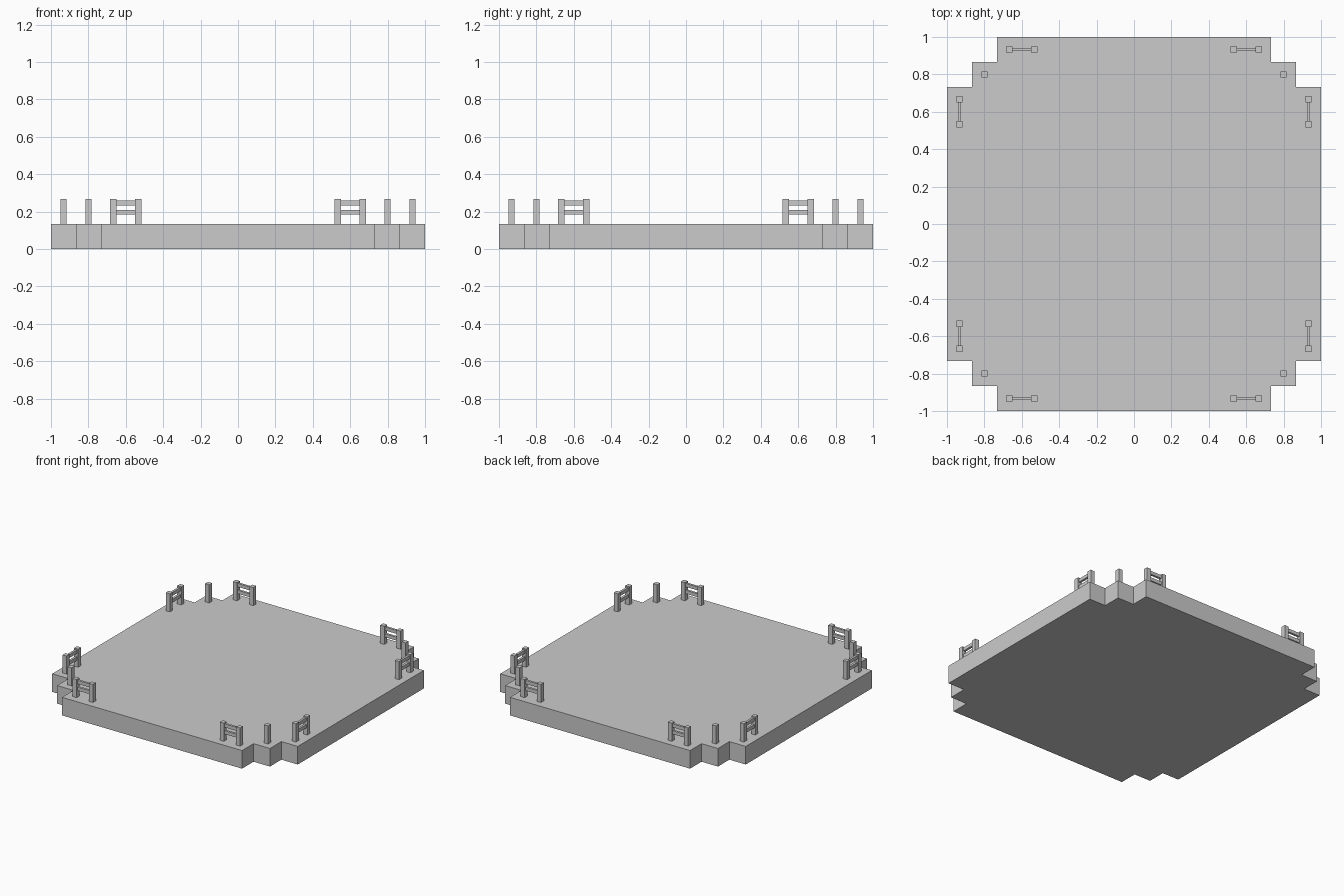
import bpy
import bmesh
from mathutils import Matrix, Vector

cube = bpy.data.objects.get("Cube")
if cube:
    bpy.data.objects.remove(cube, do_unlink=True)

U = 2 / 15    # one block
P = U / 16    # one sixteenth of a block

stone = bpy.data.materials.new("grey_stone")
stone.use_nodes = True
colour = (0.6, 0.6, 0.6, 1)
stone.diffuse_color = colour
stone.node_tree.nodes["Principled BSDF"].inputs["Base Color"].default_value = colour


def make_object(name, bm):
    bmesh.ops.recalc_face_normals(bm, faces=bm.faces)
    mesh = bpy.data.meshes.new(name)
    bm.to_mesh(mesh)
    bm.free()
    mesh.materials.append(stone)
    obj = bpy.data.objects.new(name, mesh)
    bpy.context.collection.objects.link(obj)
    return obj


def box(name, centre, size):
    bm = bmesh.new()
    matrix = Matrix.Translation(centre) @ Matrix.Diagonal((*size, 1))
    bmesh.ops.create_cube(bm, size=1, matrix=matrix)
    return make_object(name, bm)


# Slab: stepped outline, one corner turned into all four
a, b, c = 5.5 * U, 6.5 * U, 7.5 * U
corner = [(c, a), (b, a), (b, b), (a, b), (a, c)]
outline = []
for turn in range(4):
    for x, y in corner:
        for _ in range(turn):
            x, y = -y, x
        outline.append((x, y, 0))
bm = bmesh.new()
base = bm.faces.new([bm.verts.new(p) for p in outline])
extruded = bmesh.ops.extrude_face_region(bm, geom=[base], use_keep_orig=True)
top = [v for v in extruded["geom"] if isinstance(v, bmesh.types.BMVert)]
bmesh.ops.translate(bm, verts=top, vec=(0, 0, U))
make_object("platform", bm)


# Fence posts and rails at each corner
def post(name, x, y):
    box(name, Vector((x, y, 1.5 * U)), (4 * P, 4 * P, U))


for sy, end in ((-1, "front"), (1, "back")):
    for sx, side in ((1, "left"), (-1, "right")):
        tag = f"{end}_{side}"
        post(f"corner_post_{tag}", sx * 6 * U, sy * 6 * U)
        for along in (4, 5):
            post(f"end_post_{tag}", sx * along * U, sy * 7 * U)
            post(f"side_post_{tag}", sx * 7 * U, sy * along * U)
        for height in (7.5, 13.5):
            z = U + height * P
            box(f"end_rail_{tag}", Vector((sx * 4.5 * U, sy * 7 * U, z)),
                (12 * P, 2 * P, 3 * P))
            box(f"side_rail_{tag}", Vector((sx * 7 * U, sy * 4.5 * U, z)),
                (2 * P, 12 * P, 3 * P))
